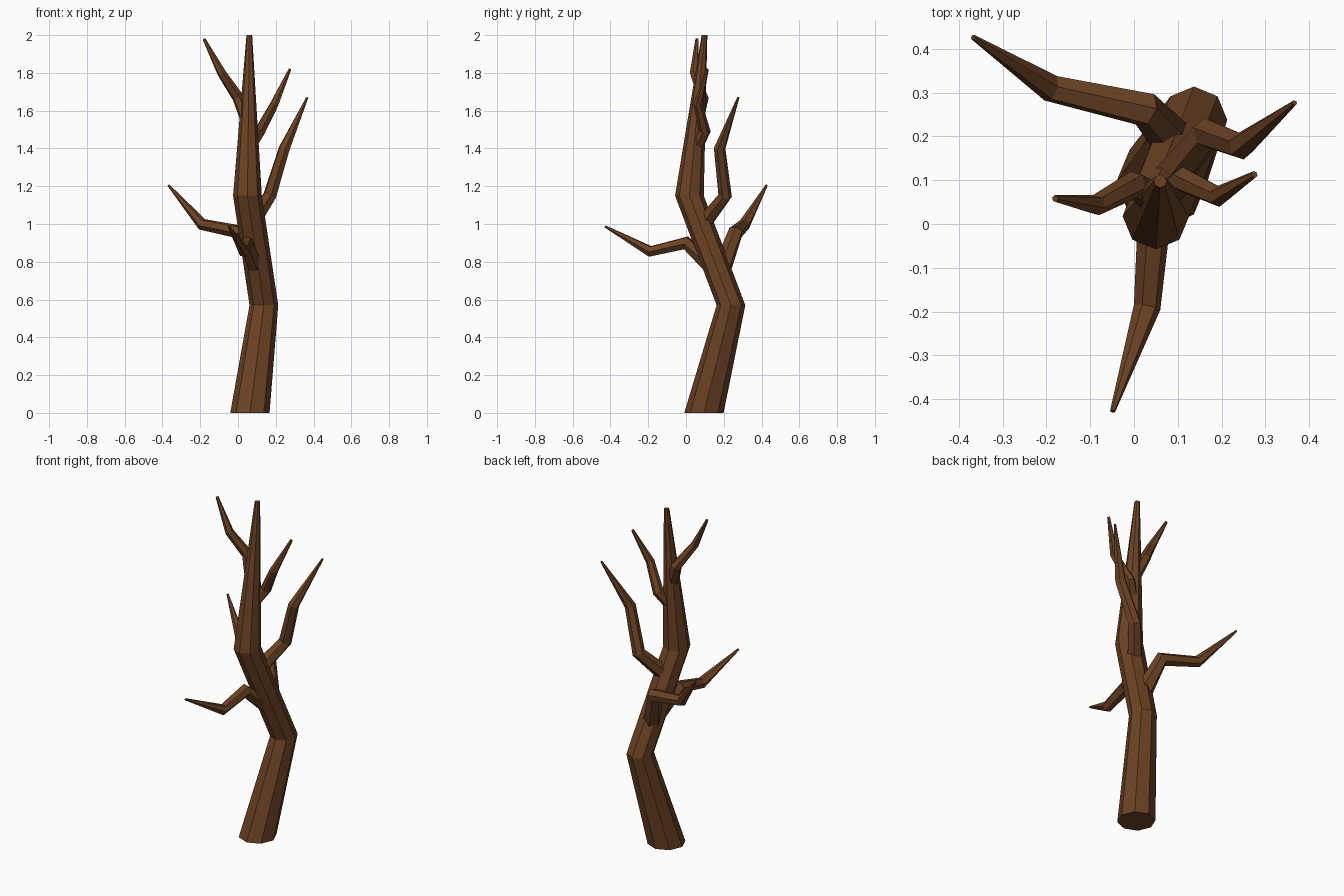
import bpy, bmesh, math
from mathutils import Vector

if "Cube" in bpy.data.objects:
    bpy.data.objects.remove(bpy.data.objects["Cube"])

bark = bpy.data.materials.new("bark")
bark.diffuse_color = (0.15, 0.055, 0.018, 1)
bark.use_nodes = True
bark.node_tree.nodes["Principled BSDF"].inputs["Base Color"].default_value = bark.diffuse_color


def limb(name, rows, sides, level=False):
    """Faceted tapered tube through rows of (x, y, z, radius)."""
    pts = [Vector(r[:3]) for r in rows]
    bm = bmesh.new()
    rings = []
    for i, p in enumerate(pts):
        # ring faces along the bisected path direction, or straight up
        d = Vector((0, 0, 0))
        if i > 0:
            d += (p - pts[i - 1]).normalized()
        if i < len(pts) - 1:
            d += (pts[i + 1] - p).normalized()
        d = Vector((0, 0, 1)) if level else d.normalized()
        if level:
            u = Vector((1, 0, 0))
        elif i == 0:
            u = d.orthogonal().normalized()
        else:
            u = (u - d * u.dot(d)).normalized()
        v = d.cross(u)
        ring = []
        for k in range(sides):
            a = 2 * math.pi * k / sides
            ring.append(bm.verts.new(p + rows[i][3] * (u * math.cos(a) + v * math.sin(a))))
        rings.append(ring)
    for a, b in zip(rings, rings[1:]):
        for k in range(sides):
            n = (k + 1) % sides
            bm.faces.new((a[k], a[n], b[n], b[k]))
    bm.faces.new(rings[0][::-1])
    bm.faces.new(rings[-1])
    bmesh.ops.recalc_face_normals(bm, faces=bm.faces)
    mesh = bpy.data.meshes.new(name)
    bm.to_mesh(mesh)
    bm.free()
    mesh.materials.append(bark)
    bpy.context.collection.objects.link(bpy.data.objects.new(name, mesh))


# Crooked trunk with level rings
limb("trunk", [(0.063, 0.095, 0, 0.104), (0.137, 0.238, 0.57, 0.076),
               (0.05, 0.018, 1.15, 0.076), (0.06, 0.098, 2, 0.015)], 8, level=True)

# Branches, lowest to highest
limb("back_left_branch", [(0.09, 0.19, 0.76, 0.05), (0.025, 0.262, 0.955, 0.041),
                          (-0.19, 0.31, 0.998, 0.032), (-0.368, 0.427, 1.205, 0.006)], 6)
limb("front_branch", [(0.09, 0.13, 0.78, 0.045), (0.045, 0.0, 0.9, 0.038),
                      (0.03, -0.19, 0.855, 0.031), (-0.049, -0.428, 0.987, 0.006)], 6)
limb("right_branch", [(0.07, 0.09, 1.0, 0.045), (0.168, 0.207, 1.15, 0.037),
                      (0.245, 0.178, 1.4, 0.031), (0.367, 0.277, 1.67, 0.006)], 6)
limb("upper_right_branch", [(0.055, 0.05, 1.40, 0.036), (0.115, 0.1, 1.49, 0.031),
                            (0.193, 0.063, 1.635, 0.024), (0.275, 0.113, 1.82, 0.008)], 6)
limb("upper_left_branch", [(0.052, 0.055, 1.54, 0.036), (0.0, 0.09, 1.67, 0.031),
                           (-0.087, 0.043, 1.8, 0.024), (-0.18, 0.058, 1.98, 0.008)], 6)
